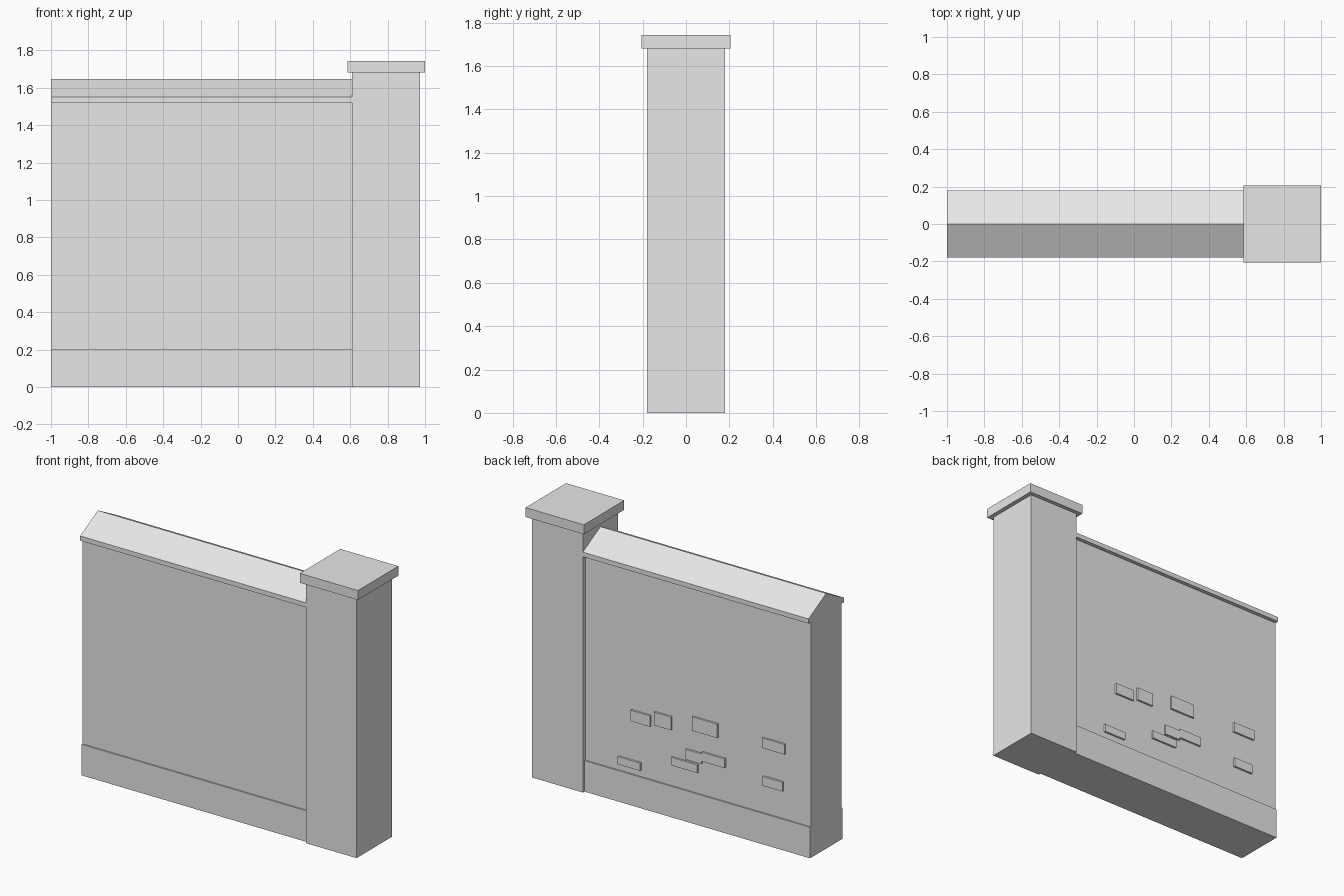
import bpy
import bmesh

default_cube = bpy.data.objects.get("Cube")
if default_cube:
    bpy.data.objects.remove(default_cube, do_unlink=True)

stone = bpy.data.materials.new("pale_grey_stone")
stone.use_nodes = True
stone.diffuse_color = (0.8, 0.8, 0.8, 1)
stone.node_tree.nodes["Principled BSDF"].inputs["Base Color"].default_value = (0.8, 0.8, 0.8, 1)


def finish(name, bm):
    bmesh.ops.recalc_face_normals(bm, faces=bm.faces)
    mesh = bpy.data.meshes.new(name)
    bm.to_mesh(mesh)
    bm.free()
    mesh.materials.append(stone)
    obj = bpy.data.objects.new(name, mesh)
    bpy.context.collection.objects.link(obj)
    return obj


def box(name, xs, ys, zs, chamfer=0):
    """Box between pairs of limits, with an optional chamfer round the top."""
    bm = bmesh.new()
    bmesh.ops.create_cube(bm, size=1)
    for v in bm.verts:
        v.co = [lim[1] if c > 0 else lim[0] for c, lim in zip(v.co, (xs, ys, zs))]
    if chamfer:
        top = [e for e in bm.edges if all(v.co.z == max(zs) for v in e.verts)]
        bmesh.ops.bevel(bm, geom=top, offset=chamfer, segments=1, affect='EDGES')
    return finish(name, bm)


def extrude_x(name, profile, x0, x1):
    """Sweep a (y, z) profile along x."""
    bm = bmesh.new()
    face = bm.faces.new([bm.verts.new((x0, y, z)) for y, z in profile])
    swept = bmesh.ops.extrude_face_region(bm, geom=[face])["geom"]
    for v in swept:
        if isinstance(v, bmesh.types.BMVert):
            v.co.x = x1
    return finish(name, bm)


LEFT_END, JOIN = -1.0, 0.615
WALL_Y = 0.155

# Wall panel and its slightly thicker plinth
box("wall", (LEFT_END, JOIN), (-WALL_Y, WALL_Y), (0.1, 1.53))
box("plinth", (LEFT_END, JOIN), (-0.164, 0.164), (0, 0.2))

# Gabled coping along the wall top
half = [(0.18, 1.52), (0.18, 1.55)]
coping = half + [(0, 1.646)] + [(-y, z) for y, z in reversed(half)]
extrude_x("coping", coping, LEFT_END, JOIN)

# End pillar and chamfered cap
box("pillar", (0.61, 0.972), (-0.18, 0.18), (0, 1.69))
box("pillar_cap", (0.585, 1.0), (-0.206, 0.206), (1.682, 1.743), chamfer=0.012)

# Exposed bricks on the back: x centre, z centre, width, height
bricks = [
    (0.21, 0.58, 0.14, 0.07), (0.05, 0.605, 0.12, 0.085),
    (-0.25, 0.645, 0.18, 0.09), (-0.74, 0.655, 0.16, 0.065),
    (-0.735, 0.41, 0.14, 0.06), (0.29, 0.267, 0.16, 0.05),
    (-0.17, 0.435, 0.115, 0.065), (-0.105, 0.363, 0.185, 0.052),
    (-0.31, 0.45, 0.165, 0.06),
]
for i, (x, z, w, h) in enumerate(bricks, 1):
    box(f"exposed_brick_{i}", (x - w / 2, x + w / 2),
        (WALL_Y - 0.01, WALL_Y + 0.013), (z - h / 2, z + h / 2))
